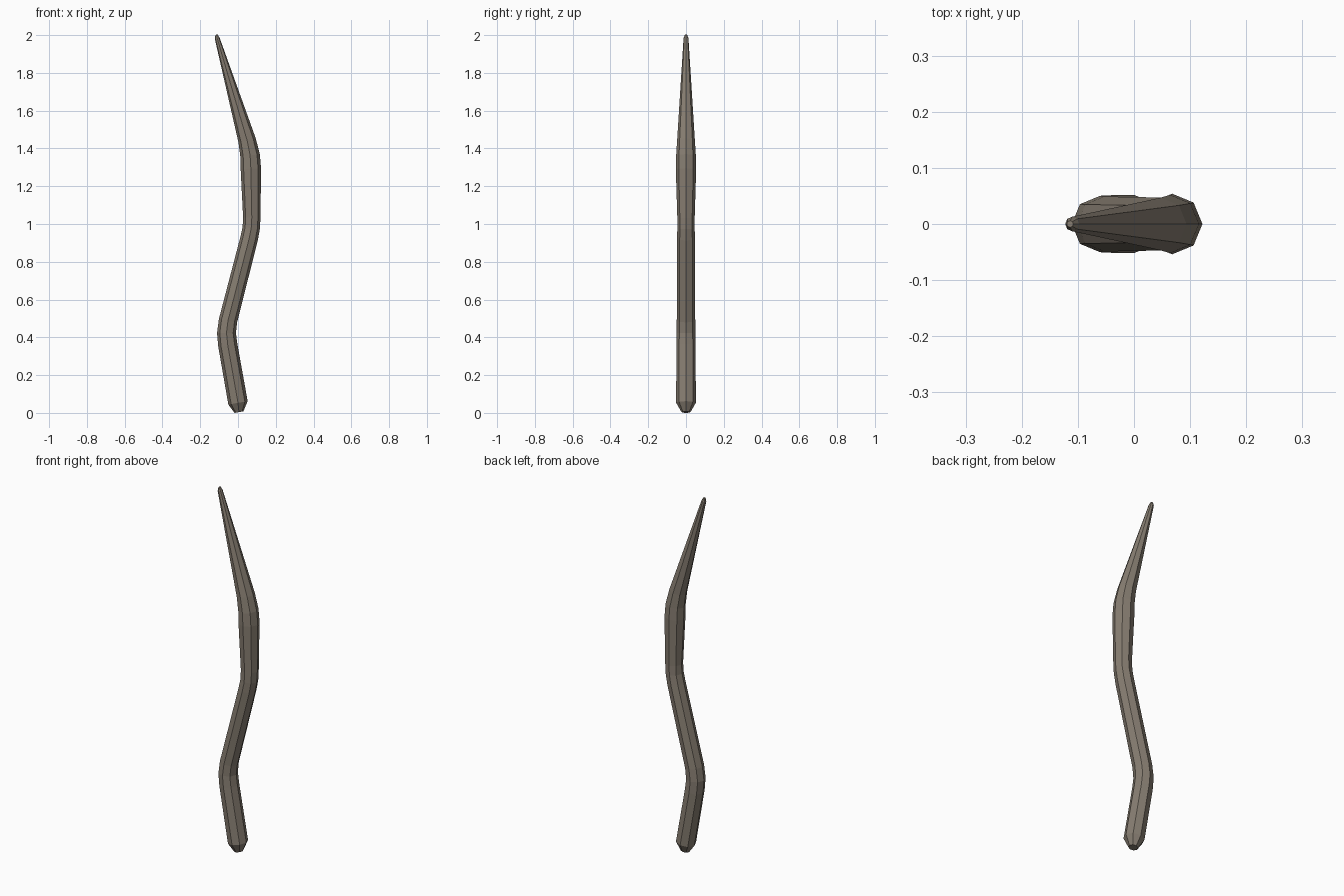
import bpy, bmesh, math
from mathutils import Vector

if "Cube" in bpy.data.objects:
    bpy.data.objects.remove(bpy.data.objects["Cube"])

SIDES = 8
# centre line of the wavy stick: x, z, radius
PATH = [(0.005, 0.001, 0.024), (0.0, 0.05, 0.052), (-0.054, 0.355, 0.051),
        (-0.061, 0.42, 0.050), (-0.053, 0.485, 0.049),
        (0.059, 0.92, 0.047), (0.070, 0.975, 0.046), (0.073, 1.03, 0.046),
        (0.068, 1.29, 0.054), (0.064, 1.36, 0.052), (0.048, 1.44, 0.047),
        (-0.110, 1.98, 0.013), (-0.114, 1.999, 0.006)]

mat = bpy.data.materials.new("grey brown wood")
mat.diffuse_color = (0.24, 0.205, 0.165, 1)
mat.use_nodes = True
mat.node_tree.nodes["Principled BSDF"].inputs["Base Color"].default_value = mat.diffuse_color

bm = bmesh.new()
pts = [Vector((x, 0, z)) for x, z, r in PATH]
rings = []
for i, (p, (_, _, r)) in enumerate(zip(pts, PATH)):
    # ring square to the path: average of the directions on both sides
    d_in = (p - pts[max(i - 1, 0)]).normalized()
    d_out = (pts[min(i + 1, len(pts) - 1)] - p).normalized()
    if i <= 1:
        t = (pts[2] - pts[1]).normalized()
    else:
        t = (d_in + d_out).normalized()
    side = Vector((t.z, 0, -t.x))
    rings.append([bm.verts.new(p + side * r * math.cos(a) + Vector((0, r * math.sin(a), 0)))
                  for a in (2 * math.pi * k / SIDES for k in range(SIDES))])
# skin between rings, and end caps
for a, b in zip(rings, rings[1:]):
    for k in range(SIDES):
        n = (k + 1) % SIDES
        bm.faces.new((a[k], a[n], b[n], b[k]))
bm.faces.new(rings[0][::-1])
bm.faces.new(rings[-1])
bmesh.ops.recalc_face_normals(bm, faces=bm.faces)
# rest exactly on the ground
low = min(v.co.z for v in bm.verts)
bmesh.ops.translate(bm, verts=bm.verts, vec=(0, 0, -low))

mesh = bpy.data.meshes.new("wavy_stick")
bm.to_mesh(mesh)
bm.free()
mesh.materials.append(mat)
stick = bpy.data.objects.new("wavy_stick", mesh)
bpy.context.collection.objects.link(stick)
